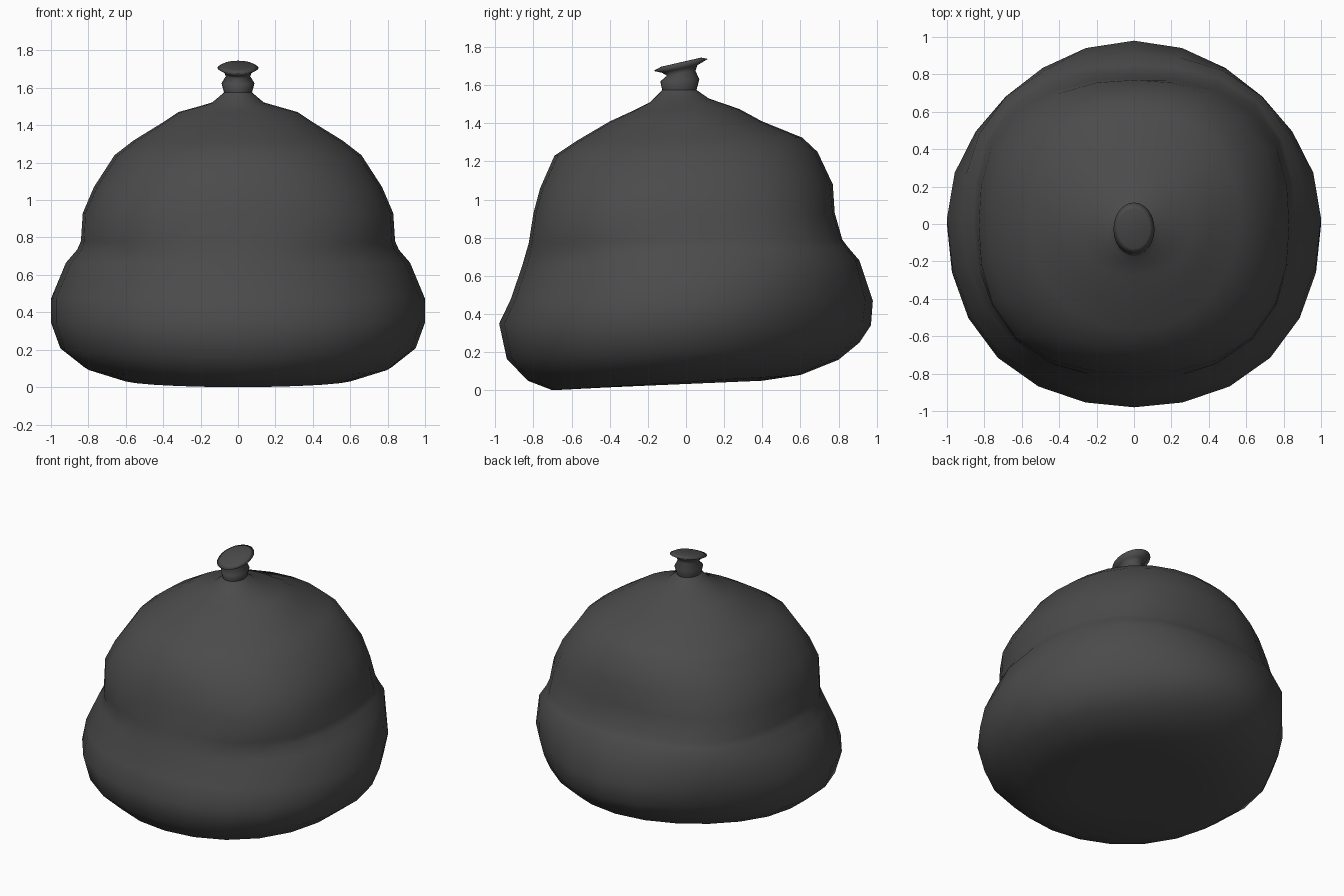
import bpy, bmesh, math

SIDES = 24

bag_black = bpy.data.materials.new("bag charcoal")
bag_black.diffuse_color = (0.07, 0.07, 0.07, 1)


def ring_loft(name, rings, cap_start=None, cap_end=None):
    """Skin tilted oval rings: (half width, front y, back y, front z, back z,
    optional swelling of the front corners, of the back corners)."""
    bm = bmesh.new()
    loops = []
    for w, yf, yb, zf, zb, *swell in rings:
        front, back = swell or (0, 0)
        loop = []
        for i in range(SIDES):
            a = math.tau * i / SIDES
            k = 1 + math.sin(2 * a) ** 2 * (front if math.sin(a) < 0 else back)
            c, s = k * math.cos(a), k * math.sin(a)
            t = (math.sin(a) + 1) / 2
            y = (yf + yb) / 2 + (yb - yf) / 2 * s
            loop.append(bm.verts.new((w * c, y, zf + (zb - zf) * t)))
        loops.append(loop)
    for low, high in zip(loops, loops[1:]):
        for i in range(SIDES):
            j = (i + 1) % SIDES
            bm.faces.new((low[i], low[j], high[j], high[i]))
    for loop, point in ((loops[0], cap_start), (loops[-1], cap_end)):
        if point:
            tip = bm.verts.new(point)
            for i in range(SIDES):
                bm.faces.new((loop[i], loop[(i + 1) % SIDES], tip))
    bmesh.ops.recalc_face_normals(bm, faces=bm.faces)
    mesh = bpy.data.meshes.new(name)
    bm.to_mesh(mesh)
    bm.free()
    mesh.materials.append(bag_black)
    for p in mesh.polygons:
        p.use_smooth = True
    obj = bpy.data.objects.new(name, mesh)
    bpy.context.collection.objects.link(obj)
    return obj


# Sagging sack: slumped base bulge, crease, upper bulge, gathered shoulder
ring_loft("bag_body", [
    (0.40, -0.42, 0.40, 0.015, 0.05),
    (0.62, -0.70, 0.60, 0.00, 0.08),
    (0.82, -0.83, 0.80, 0.05, 0.16, 0.02, -0.02),
    (0.95, -0.94, 0.91, 0.165, 0.25, 0.03, -0.04),
    (1.00, -0.98, 0.97, 0.35, 0.34, 0.03, -0.05),
    (1.00, -0.92, 0.98, 0.475, 0.47, 0.03, -0.03),
    (0.92, -0.86, 0.91, 0.65, 0.68, 0.02, 0.05),
    (0.86, -0.84, 0.85, 0.72, 0.75, 0.03, 0.08),
    (0.84, -0.825, 0.82, 0.77, 0.79, 0.06, 0.09),
    (0.83, -0.80, 0.78, 0.93, 0.93, 0.07, 0.08),
    (0.77, -0.765, 0.77, 1.06, 1.08, 0.06, 0.06),
    (0.66, -0.69, 0.69, 1.23, 1.25, 0.03, 0.04),
    (0.56, -0.57, 0.61, 1.31, 1.325, 0.01, 0.03),
    (0.41, -0.40, 0.40, 1.41, 1.41),
    (0.32, -0.28, 0.28, 1.465, 1.475),
    (0.14, -0.19, 0.12, 1.51, 1.53),
    (0.075, -0.125, 0.055, 1.575, 1.575),
], cap_start=(0, 0, 0.045))

# Tied neck with the flared, tilted mouth
ring_loft("tied_neck", [
    (0.075, -0.125, 0.055, 1.575, 1.575),
    (0.088, -0.135, 0.07, 1.62, 1.63),
    (0.065, -0.10, 0.05, 1.65, 1.675),
    (0.075, -0.125, 0.06, 1.665, 1.705),
    (0.11, -0.17, 0.115, 1.675, 1.738),
    (0.085, -0.13, 0.08, 1.697, 1.745),
], cap_end=(0, -0.025, 1.72))
